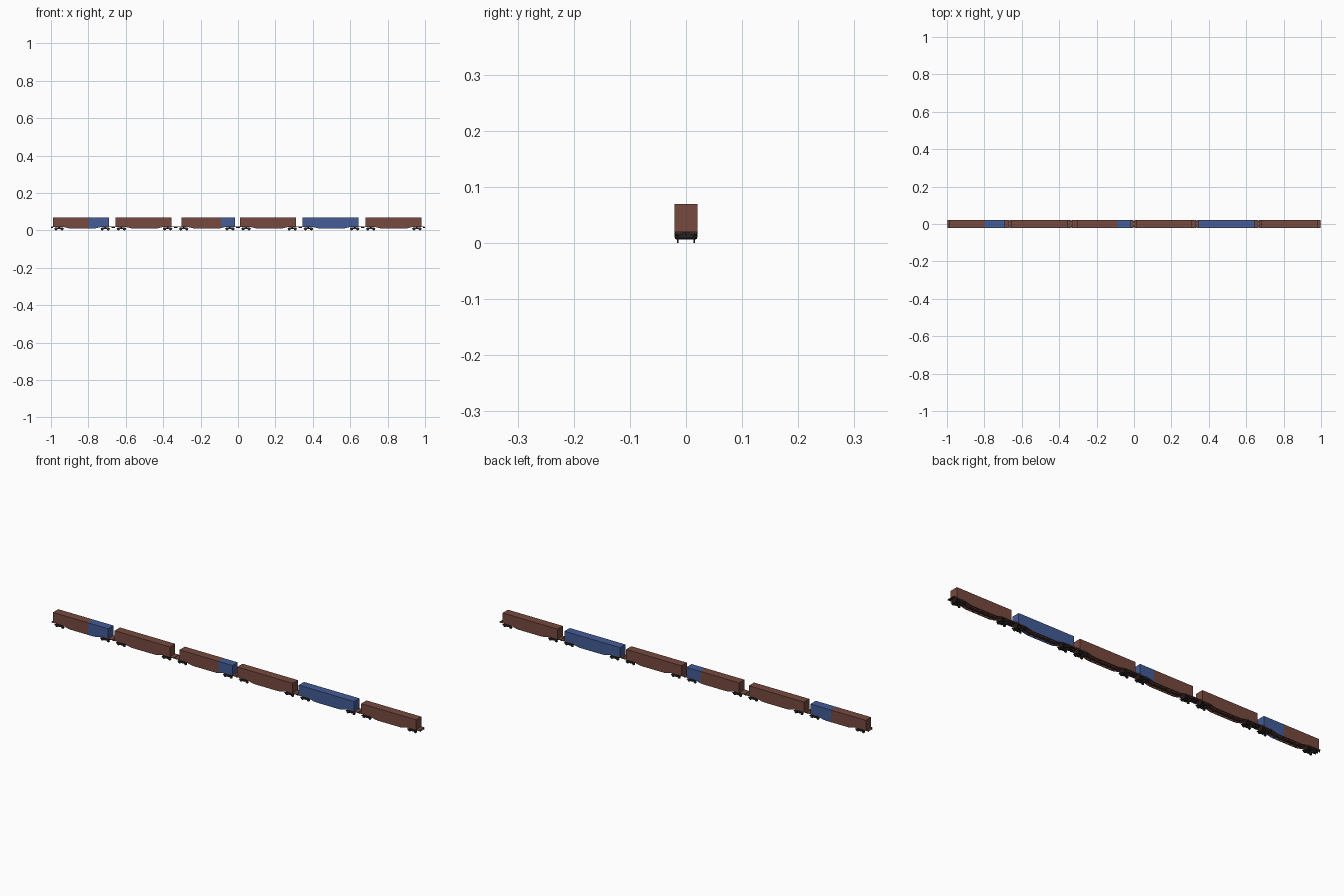
import bpy, bmesh, math
from mathutils import Matrix

if "Cube" in bpy.data.objects:
    bpy.data.objects.remove(bpy.data.objects["Cube"])


def material(name, rgb):
    m = bpy.data.materials.new(name)
    m.diffuse_color = (*rgb, 1)
    m.use_nodes = True
    m.node_tree.nodes["Principled BSDF"].inputs["Base Color"].default_value = m.diffuse_color
    return m


BROWN = material("rust brown", (0.18, 0.068, 0.05))
BLUE = material("blue", (0.058, 0.108, 0.31))
BLACK = material("dark iron", (0.018, 0.018, 0.02))
DARK = material("dark brown underframe", (0.085, 0.035, 0.028))
W = 0.0205          # half width of the wagons
FLOOR, TOP = 0.0215, 0.0695


def finish(bm, name, mat):
    bmesh.ops.recalc_face_normals(bm, faces=bm.faces)
    me = bpy.data.meshes.new(name)
    bm.to_mesh(me)
    bm.free()
    me.materials.append(mat)
    ob = bpy.data.objects.new(name, me)
    bpy.context.collection.objects.link(ob)
    return ob


def add_box(bm, x0, x1, y0, y1, z0, z1):
    m = Matrix.Translation(((x0 + x1) / 2, (y0 + y1) / 2, (z0 + z1) / 2))
    bmesh.ops.create_cube(bm, size=1, matrix=m @ Matrix.Diagonal((x1 - x0, y1 - y0, z1 - z0, 1)))


def add_cyl(bm, loc, r, depth, axis, n=12):
    rot = Matrix.Rotation(math.pi / 2, 4, 'X' if axis == 'Y' else 'Y')
    bmesh.ops.create_cone(bm, cap_ends=True, segments=n, radius1=r, radius2=r, depth=depth,
                          matrix=Matrix.Translation(loc) @ rot)


def add_prism(bm, pts, y0, y1):
    a = [bm.verts.new((x, y0, z)) for x, z in pts]
    b = [bm.verts.new((x, y1, z)) for x, z in pts]
    bm.faces.new(a)
    bm.faces.new(b[::-1])
    for i in range(len(pts)):
        j = (i + 1) % len(pts)
        bm.faces.new((a[i], a[j], b[j], b[i]))


def belly(c, x0, x1):
    """Fish-belly side profile of the wagon centred on c, clipped to x0..x1."""
    def depth(x):
        t = min(max((0.112 - abs(x - c)) / 0.05, 0), 1)
        return 0.0195 - 0.0095 * t * t * (3 - 2 * t)
    lo, hi = max(x0, c - 0.112), min(x1, c + 0.112)
    xs = [lo] + [c + s for s in (-0.1, -0.087, -0.074, -0.062, 0.062, 0.074, 0.087, 0.1)
                 if lo < c + s < hi] + [hi]
    return [(x, depth(x)) for x in xs] + [(hi, FLOOR), (lo, FLOOR)]


def bogie(x):
    bm = bmesh.new()
    for s in (-1, 1):
        y = s * 0.0185
        # side frame with sloping ends
        add_prism(bm, [(x - 0.026, 0.010), (x - 0.012, 0.010), (x - 0.008, 0.007),
                       (x + 0.008, 0.007), (x + 0.012, 0.010), (x + 0.026, 0.010),
                       (x + 0.024, 0.0135), (x + 0.009, 0.016), (x - 0.009, 0.016),
                       (x - 0.024, 0.0135)], y - 0.0015, y + 0.0015)
        # axle with two wheels
        ax = x + s * 0.016
        add_cyl(bm, (ax, 0, 0.008), 0.0018, 0.036, 'Y', 8)
        for t in (-1, 1):
            add_cyl(bm, (ax, t * 0.0148, 0.008), 0.008, 0.0026, 'Y', 16)
    # bolster and pivot
    add_box(bm, x - 0.006, x + 0.006, -0.0185, 0.0185, 0.010, 0.0165)
    add_box(bm, x - 0.004, x + 0.004, -0.006, 0.006, 0.0165, 0.0185)
    finish(bm, "bogie", BLACK)


# wagon bodies: list of (start, end, colour) sections per wagon
wagons = [
    [(-0.99, -0.80, BROWN), (-0.80, -0.69, BLUE)],
    [(-0.655, -0.355, BROWN)],
    [(-0.303, -0.092, BROWN), (-0.092, -0.016, BLUE)],
    [(0.01, 0.311, BROWN)],
    [(0.344, 0.645, BLUE)],
    [(0.683, 0.981, BROWN)],
]

for i, sections in enumerate(wagons):
    c = (2 * i - 5) / 6

    # box body and its fish-belly skirts, one piece per colour
    for x0, x1, mat in sections:
        bm = bmesh.new()
        add_box(bm, x0, x1, -W, W, FLOOR, TOP)
        finish(bm, "wagon_body", mat)
        bm = bmesh.new()
        for s in (-1, 1):
            add_prism(bm, belly(c, x0, x1), s * W, s * (W - 0.002))
        finish(bm, "side_skirt", mat)

    # deck plate reaching past the body at both ends
    bm = bmesh.new()
    add_box(bm, c - 0.165, c + 0.165, -W + 0.0002, W - 0.0002, 0.0185, FLOOR)
    finish(bm, "deck", BROWN)

    # centre sill and cross beams underneath
    bm = bmesh.new()
    add_prism(bm, [(c - 0.1, 0.0185), (c - 0.07, 0.0115), (c + 0.07, 0.0115),
                   (c + 0.1, 0.0185)], -0.005, 0.005)
    for k in range(-2, 3):
        x = c + k * 0.03
        add_box(bm, x - 0.002, x + 0.002, -W + 0.002, W - 0.002, 0.0125, 0.0185)
    finish(bm, "underframe", DARK)

    for s in (-1, 1):
        bogie(c + s * 0.1235)
        # coupler and buffers at each end
        bm = bmesh.new()
        e = c + s * 0.1615
        add_box(bm, e - 0.005, e + 0.005, -0.002, 0.002, 0.0135, 0.0175)
        for t in (-1, 1):
            add_cyl(bm, (e, t * 0.0125, 0.0160), 0.0018, 0.009, 'X', 8)
            add_cyl(bm, (e + s * 0.0044, t * 0.0125, 0.0160), 0.0034, 0.0014, 'X', 12)
        finish(bm, "coupler_and_buffers", BLACK)
